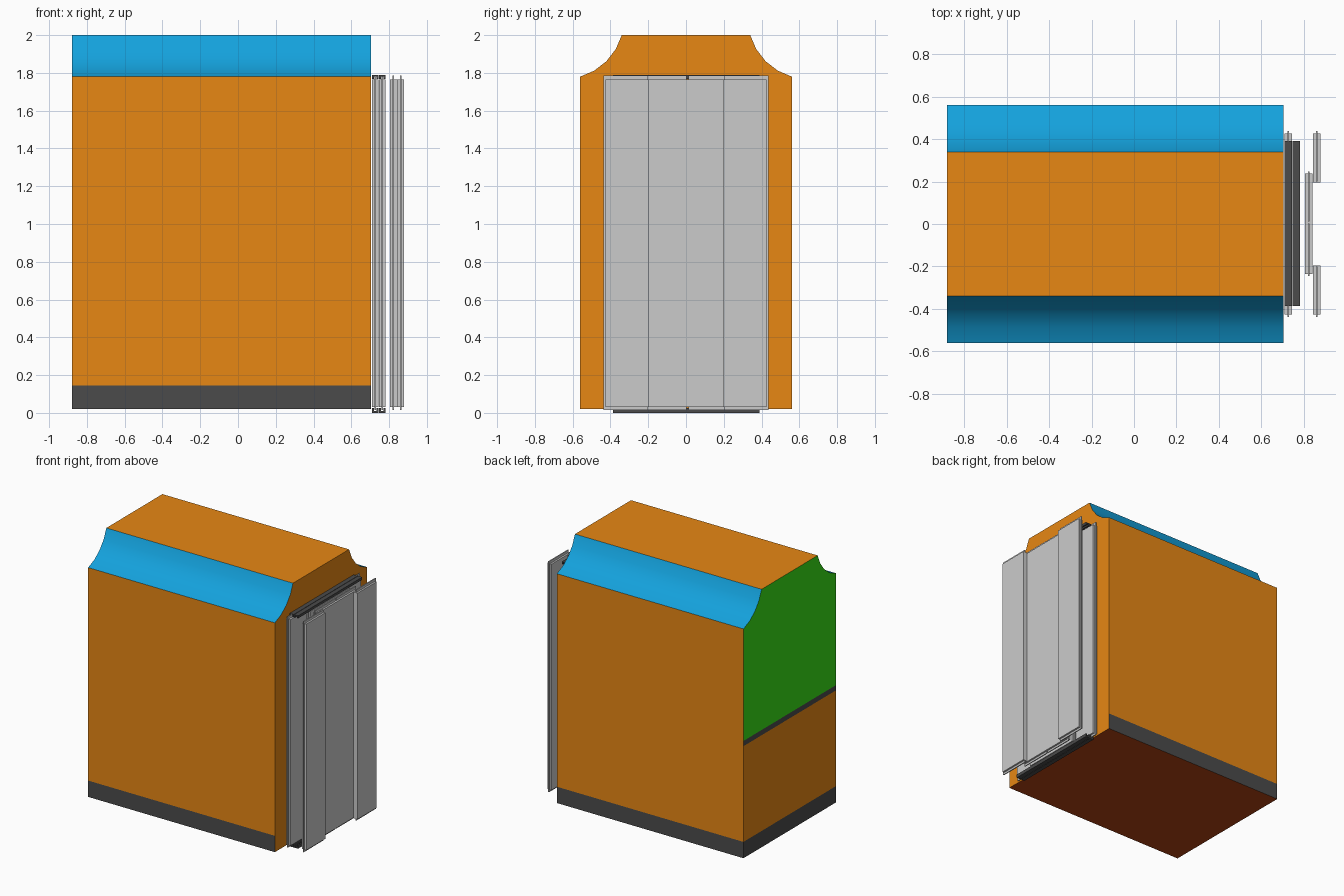
import bpy, bmesh, math
from mathutils import Vector

if "Cube" in bpy.data.objects:
    bpy.data.objects.remove(bpy.data.objects["Cube"])


def material(name, rgb):
    m = bpy.data.materials.new(name)
    m.diffuse_color = (*rgb, 1)
    m.use_nodes = True
    m.node_tree.nodes["Principled BSDF"].inputs["Base Color"].default_value = m.diffuse_color
    return m


ORANGE = material("orange", (0.8, 0.245, 0.007))
BLUE = material("blue", (0.007, 0.36, 0.72))
GREEN = material("green", (0.04, 0.76, 0.008))
DARK = material("dark", (0.07, 0.07, 0.07))
RED = material("red_brown", (0.45, 0.055, 0.006))


def boxes(name, extents, mat=None):
    """One object made of boxes given as (x0, x1, y0, y1, z0, z1)."""
    bm = bmesh.new()
    for x0, x1, y0, y1, z0, z1 in extents:
        verts = bmesh.ops.create_cube(bm, size=1)["verts"]
        bmesh.ops.scale(bm, vec=(x1 - x0, y1 - y0, z1 - z0), verts=verts)
        bmesh.ops.translate(bm, vec=((x0 + x1) / 2, (y0 + y1) / 2, (z0 + z1) / 2), verts=verts)
    me = bpy.data.meshes.new(name)
    bm.to_mesh(me)
    bm.free()
    ob = bpy.data.objects.new(name, me)
    bpy.context.collection.objects.link(ob)
    if mat:
        me.materials.append(mat)
    return ob


# Cabin body: end profile with concave shoulders, extruded along x
X0, X1 = -0.88, 0.705
BAND, STRIP_LOW, STRIP_HIGH = 0.145, 0.88, 0.92
half = [(0.56, 0.02)]
for i in range(5):
    a = math.radians(254 - 58 * i / 4)
    half.append((0.6485 + 0.321 * math.cos(a), 2.0885 + 0.321 * math.sin(a)))
profile = half + [(-y, z) for y, z in reversed(half)]

bm = bmesh.new()
end = bm.faces.new([bm.verts.new((X0, y, z)) for y, z in profile])
ext = bmesh.ops.extrude_face_region(bm, geom=[end], use_keep_orig=True)
bmesh.ops.translate(bm, vec=(X1 - X0, 0, 0),
                    verts=[g for g in ext["geom"] if isinstance(g, bmesh.types.BMVert)])
for z in (BAND, STRIP_LOW, STRIP_HIGH):
    bmesh.ops.bisect_plane(bm, geom=bm.verts[:] + bm.edges[:] + bm.faces[:],
                           plane_co=Vector((0, 0, z)), plane_no=Vector((0, 0, 1)))
bmesh.ops.recalc_face_normals(bm, faces=bm.faces[:])

# Paint by facing direction and height
for f in bm.faces:
    n, z = f.normal, f.calc_center_median().z
    slot = 0
    if n.z < -0.5:
        slot = 4
    elif abs(n.y) > 0.1 and n.z > 0.1:
        slot = 1
    elif n.x < 0.5 and z < BAND:
        slot = 3
    elif n.x < -0.5 and z > STRIP_HIGH:
        slot = 2
    elif n.x < -0.5 and z > STRIP_LOW:
        slot = 3
    f.material_index = slot
me = bpy.data.meshes.new("cabin_body")
bm.to_mesh(me)
bm.free()
for m in (ORANGE, BLUE, GREEN, DARK, RED):
    me.materials.append(m)
body = bpy.data.objects.new("cabin_body", me)
bpy.context.collection.objects.link(body)
bpy.context.view_layer.objects.active = body
body.select_set(True)
bpy.ops.object.shade_smooth_by_angle(angle=math.radians(30))

# Door panels: thick slab with a thin sheet standing proud of its edges
SLAB_Z, SHEET_Z = (0.03, 1.765), (0.015, 1.785)


def side_door(name, x, s):
    ys = sorted((s * 0.195, s * 0.427))
    ye = sorted((s * 0.200, s * 0.438))
    boxes(name, [(x - 0.018, x + 0.018, *ys, *SLAB_Z),
                 (x - 0.004, x + 0.004, *ye, *SHEET_Z)])


def middle_door(name, x):
    boxes(name, [(x - 0.018, x + 0.018, -0.235, 0.238, *SLAB_Z),
                 (x - 0.004, x + 0.004, -0.245, 0.002, *SHEET_Z),
                 (x - 0.004, x + 0.004, 0.012, 0.248, *SHEET_Z)])


for set_name, outer_x, middle_x in (("inner", 0.727, 0.764), ("outer", 0.861, 0.823)):
    for side, s in (("front", -1), ("back", 1)):
        side_door(f"{set_name}_{side}_door", outer_x, s)
    middle_door(f"{set_name}_middle_door", middle_x)

# Grooved tracks above and below the inner doors
for name, plate, lips in (("bottom_track", (0.0, 0.010), (0.010, 0.026)),
                          ("top_track", (1.780, 1.788), (1.768, 1.780))):
    parts = []
    for x in (0.727, 0.764):
        parts.append((x - 0.017, x + 0.017, -0.387, 0.39, *plate))
        for s in (-1, 1):
            c = x + s * 0.012
            parts.append((c - 0.005, c + 0.005, -0.387, 0.39, *lips))
    boxes(name, parts, DARK)
